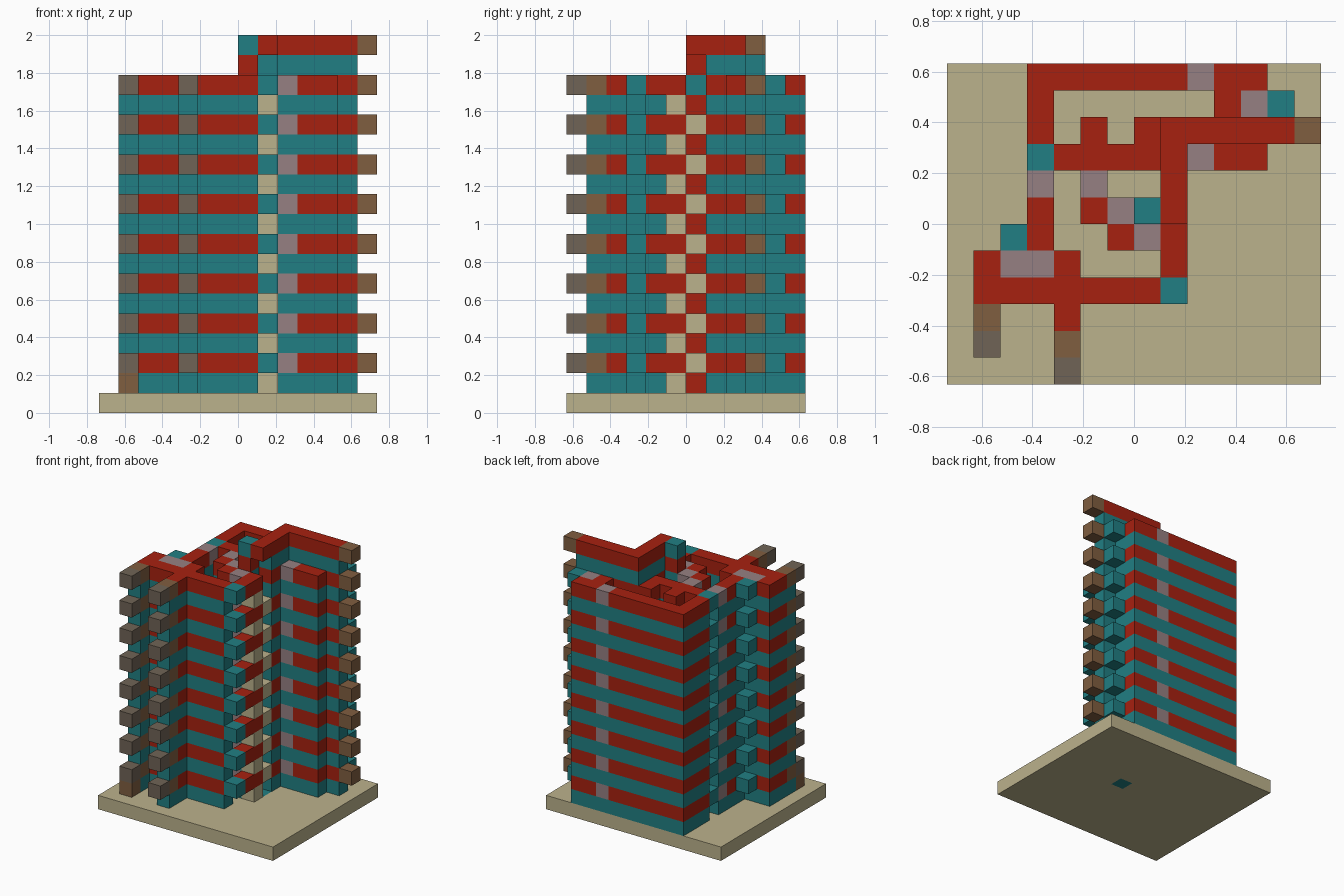
import bpy, bmesh
from mathutils import Vector

if "Cube" in bpy.data.objects:
    bpy.data.objects.remove(bpy.data.objects["Cube"])

U = 2 / 19           # edge of one block
COLS, ROWS = 14, 12

COLOURS = {
    "R": ("brick_red", (0.386, 0.015, 0.005)),
    "T": ("teal", (0.015, 0.212, 0.227)),
    "S": ("sand", (0.50, 0.445, 0.262)),
    "M": ("mauve", (0.305, 0.216, 0.223)),
    "B": ("brown", (0.216, 0.112, 0.051)),
    "G": ("grey_brown", (0.162, 0.127, 0.093)),
}
KEYS = list(COLOURS)
materials = []
for name, rgb in COLOURS.values():
    mat = bpy.data.materials.new(name)
    mat.use_nodes = True
    mat.diffuse_color = (*rgb, 1)
    bsdf = mat.node_tree.nodes["Principled BSDF"]
    bsdf.inputs["Base Color"].default_value = (*rgb, 1)
    bsdf.inputs["Roughness"].default_value = 0.8
    materials.append(mat)

# Floor plan of one storey band, back row first
PLAN = [
    "...RRRRRRMRR..",
    "...R......RMT.",
    "...R.R.RRRRRRB",
    "...TRRRRRMRR..",
    "...M.M..R.....",
    "...R.RMTS.....",
    "..TR..RMR.....",
    ".RMMR...R.....",
    ".RRRRRRRT.....",
    ".B..R.........",
    ".G..B.........",
    "....G.........",
]
POST, DOOR, STEP = (7, 5), (8, 5), (8, 6)   # core post and zigzag steps
OPEN = {DOOR, (8, 7)}                       # no wall beneath these
plan = {(c, r): ch for r, row in enumerate(PLAN)
        for c, ch in enumerate(row) if ch != "."}


def wall_layer(k):
    """Teal storey walls beneath a coloured band."""
    layer = {}
    for (c, r), ch in plan.items():
        supported = ch in "RM" or (ch == "B" and c < 13)
        if supported and (c, r) not in OPEN:
            layer[c, r, k] = "T"
    layer[(*STEP, k)] = "S"
    layer[(*POST, k)] = "R"
    return layer


def band_layer(k):
    return {(c, r, k): ch for (c, r), ch in plan.items()}


parts = {"base_plate": {(c, r, 0): "S" for c in range(COLS) for r in range(ROWS)},
         "storey_walls": {}, "storey_bands": {}, "roof_walls": {}, "roof_band": {}}
parts["base_plate"][(*DOOR, 0)] = "T"
for k in range(1, 17, 2):
    parts["storey_walls"].update(wall_layer(k))
    parts["storey_bands"].update(band_layer(k + 1))
parts["storey_walls"][1, 10, 1] = "B"         # foot of the left front post
del parts["storey_bands"][(*DOOR, 16)]

# L-shaped roof storey with the post rising beside it
wing = [(c, 2) for c in range(8, 13)] + [(8, 3), (8, 4)]
for c, r in wing:
    parts["roof_walls"][c, r, 17] = "T"
    parts["roof_band"][c, r, 18] = "R"
parts["roof_band"][(*DOOR, 18)] = "R"
parts["roof_band"][13, 2, 18] = "B"
parts["roof_walls"][(*POST, 17)] = "R"
parts["roof_band"][(*POST, 18)] = "T"

occupied = set().union(*parts.values())


def build(name, cells):
    """Mesh the exposed faces of a set of blocks."""
    bm = bmesh.new()
    for (c, r, k), ch in cells.items():
        centre = Vector((c + 0.5 - COLS / 2, ROWS / 2 - r - 0.5, k + 0.5))
        for axis in range(3):
            for sign in (-1, 1):
                n = Vector((0, 0, 0))
                n[axis] = sign
                if (c + n.x, r - n.y, k + n.z) in occupied:
                    continue
                a = Vector((0, 0, 0))
                a[(axis + 1) % 3] = 0.5
                b = n.cross(a)
                mid = centre + n / 2
                corners = (mid - a - b, mid + a - b, mid + a + b, mid - a + b)
                face = bm.faces.new([bm.verts.new(p * U) for p in corners])
                face.material_index = KEYS.index(ch)
    bmesh.ops.remove_doubles(bm, verts=bm.verts, dist=0.001)
    bmesh.ops.dissolve_limit(bm, angle_limit=0.02, verts=bm.verts,
                             edges=bm.edges, delimit={"MATERIAL"})
    mesh = bpy.data.meshes.new(name)
    bm.to_mesh(mesh)
    bm.free()
    for mat in materials:
        mesh.materials.append(mat)
    bpy.context.collection.objects.link(bpy.data.objects.new(name, mesh))


for part_name, part_cells in parts.items():
    build(part_name, part_cells)
